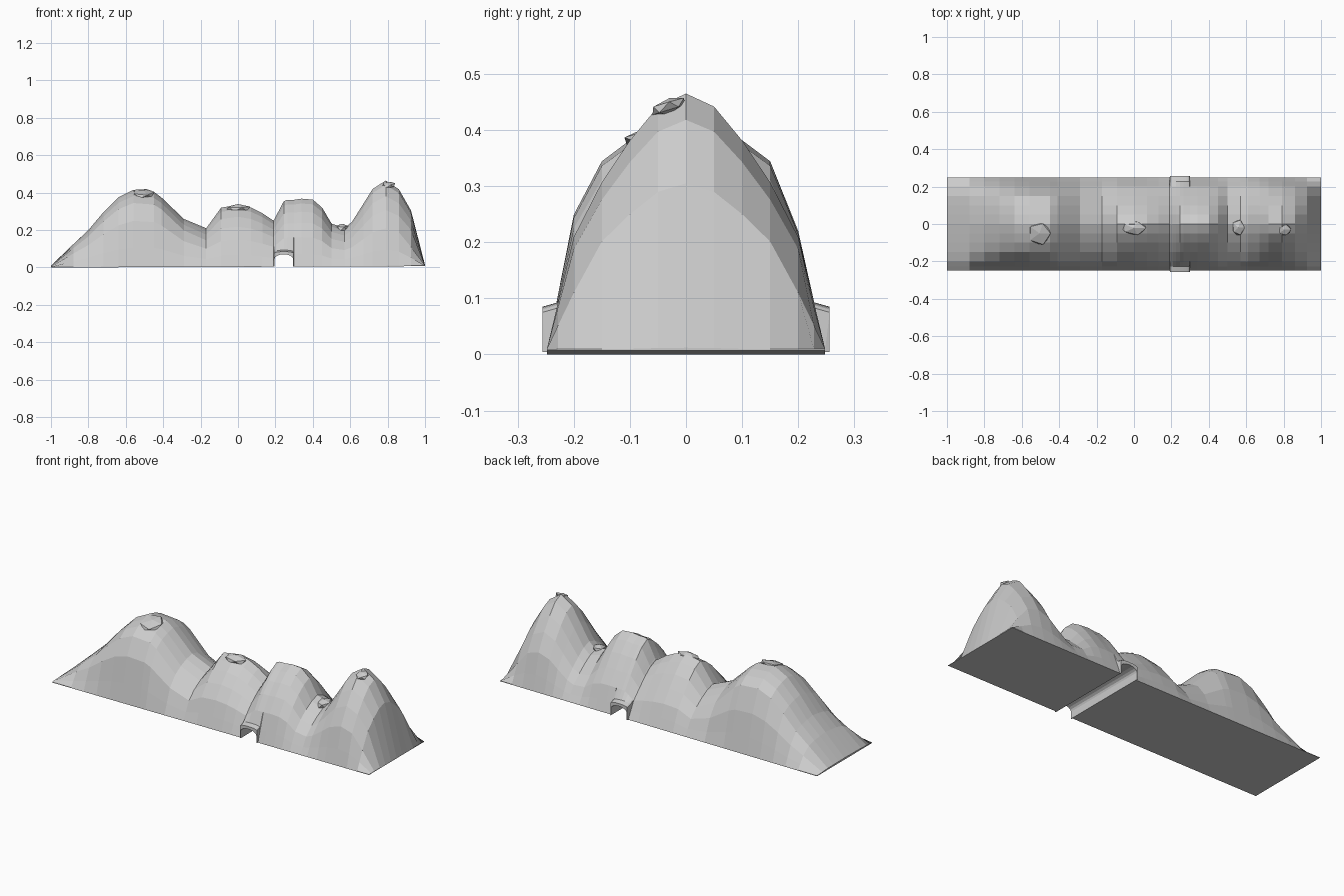
import bpy, bmesh, math, random

if "Cube" in bpy.data.objects:
    bpy.data.objects.remove(bpy.data.objects["Cube"])

random.seed(4)
stone = bpy.data.materials.new("grey stone")
stone.diffuse_color = (0.6, 0.6, 0.6, 1)
stone.use_nodes = True
stone.node_tree.nodes["Principled BSDF"].inputs["Base Color"].default_value = stone.diffuse_color


def finish(bm, name):
    bmesh.ops.recalc_face_normals(bm, faces=bm.faces)
    me = bpy.data.meshes.new(name)
    bm.to_mesh(me)
    bm.free()
    me.materials.append(stone)
    ob = bpy.data.objects.new(name, me)
    bpy.context.collection.objects.link(ob)
    return ob


# Ridge line: x, crest height
ridge = [(-1, .01), (-.88, .125), (-.8, .2), (-.72, .295), (-.64, .375), (-.56, .415),
         (-.45, .405), (-.41, .375), (-.29, .26), (-.17, .21), (-.09, .32), (0, .335),
         (.07, .32), (.13, .29), (.19, .25), (.34, .368), (.4, .363), (.45, .32),
         (.5, .235), (.57, .21), (.61, .245), (.67, .34), (.72, .42), (.79, .465),
         (.86, .418), (.925, .305), (1, .012)]
# Cross-sections: fraction of the crest at y = .05, .10, .15, .20
BROAD_FRONT = (.97, .92, .83, .6)
BROAD_BACK = (.97, .92, .83, .53)
MID_FRONT = (.93, .81, .65, .44)   # the two sharper middle hills
MID_BACK = (.92, .77, .58, .38)
NARROW = (.95, .82, .66, .45)      # the steep right-hand peak
TX, TR, TH = .245, .05, .07        # tunnel centre, half width, height

# Columns: x, crest, edge height, underside height, half depth
floor = lambda x: .0035 * (x + 1)
plain = [(x, h, floor(x) + .003, floor(x), .248) for x, h in ridge]
band = [(.192, .255, .075, floor(.19), .256)]
for i in range(9):
    a = math.pi * i / 8
    x = TX - TR * math.cos(a)
    roof = TH - .025 + .025 * math.sin(a)
    h = min(.362, .25 + (x - .19) * 1.9)
    col = (x, h, .077 + .008 * math.sin(a), roof, .256)
    wall = col[:3] + (floor(x), .256)
    band += [wall, col] if i == 0 else [col, wall] if i == 8 else [col]
band.append((.298, .362, .075, floor(.3), .256))
band.append((.3, .362, floor(.3) + .003, floor(.3), .248))
cols = [c for c in plain if c[0] < .191] + band + [c for c in plain if c[0] > .3]


def section(x, broad, mid):
    """Blend the cross-sections along the range."""
    stops = [(-.4, broad), (-.1, mid), (.5, mid), (.75, NARROW)]
    if x <= -.4:
        return broad
    for (p, a), (q, b) in zip(stops, stops[1:]):
        if x <= q:
            return [u + (v - u) * (x - p) / (q - p) for u, v in zip(a, b)]
    return NARROW


def flank(x, h, edge, d, fractions):
    """Points from the crest outwards and down to the rim."""
    pts = [(.05 * (i + 1), max(h * f, edge)) for i, f in enumerate(fractions)]
    if x > .9:
        pts[3] = (.2, max(h * .36, edge))
    z = pts[3][1]
    slope_z = edge + (z - edge) * .42
    pts.append((.228, edge + .008 if d > .25 else slope_z))   # shelf above the portal
    return pts + [(d, edge)]


# Mountain range: one closed ring of points per column, bridged along x
bm = bmesh.new()
rings = []
for x, h, edge, under, d in cols:
    front = flank(x, h, edge, d, section(x, BROAD_FRONT, MID_FRONT))
    back = flank(x, h, edge, d, section(x, BROAD_BACK, MID_BACK))
    pts = [(-y, z) for y, z in reversed(front)] + [(0, h)] + back
    pts += [(d, under), (-d, under)]
    rings.append([bm.verts.new((x, y, z)) for y, z in pts])
n = len(rings[0])
for a, b in zip(rings, rings[1:]):
    for i in range(n):
        j = (i + 1) % n
        bm.faces.new((a[i], b[i], b[j], a[j]))
bm.faces.new(rings[0])
bm.faces.new(rings[-1])
finish(bm, "mountain_range")


# Boulders mostly sunk into the crests, tilted with the slope
def boulder(name, loc, size, tilt):
    bm = bmesh.new()
    bmesh.ops.create_icosphere(bm, subdivisions=1, radius=1)
    for v in bm.verts:
        v.co *= random.uniform(.9, 1.1)
        x, y, z = [c * s / 2 for c, s in zip(v.co, size)]
        v.co = (loc[0] + x, loc[1] + y, loc[2] + z + y * tilt)
    finish(bm, name)


boulder("boulder_left", (-.505, -.05, .395), (.13, .13, .04), .3)
boulder("boulder_centre", (0, -.022, .315), (.14, .08, .045), .15)
boulder("boulder_valley", (.558, -.02, .21), (.075, .09, .05), .1)
boulder("boulder_peak", (.805, -.03, .443), (.075, .065, .03), .3)
